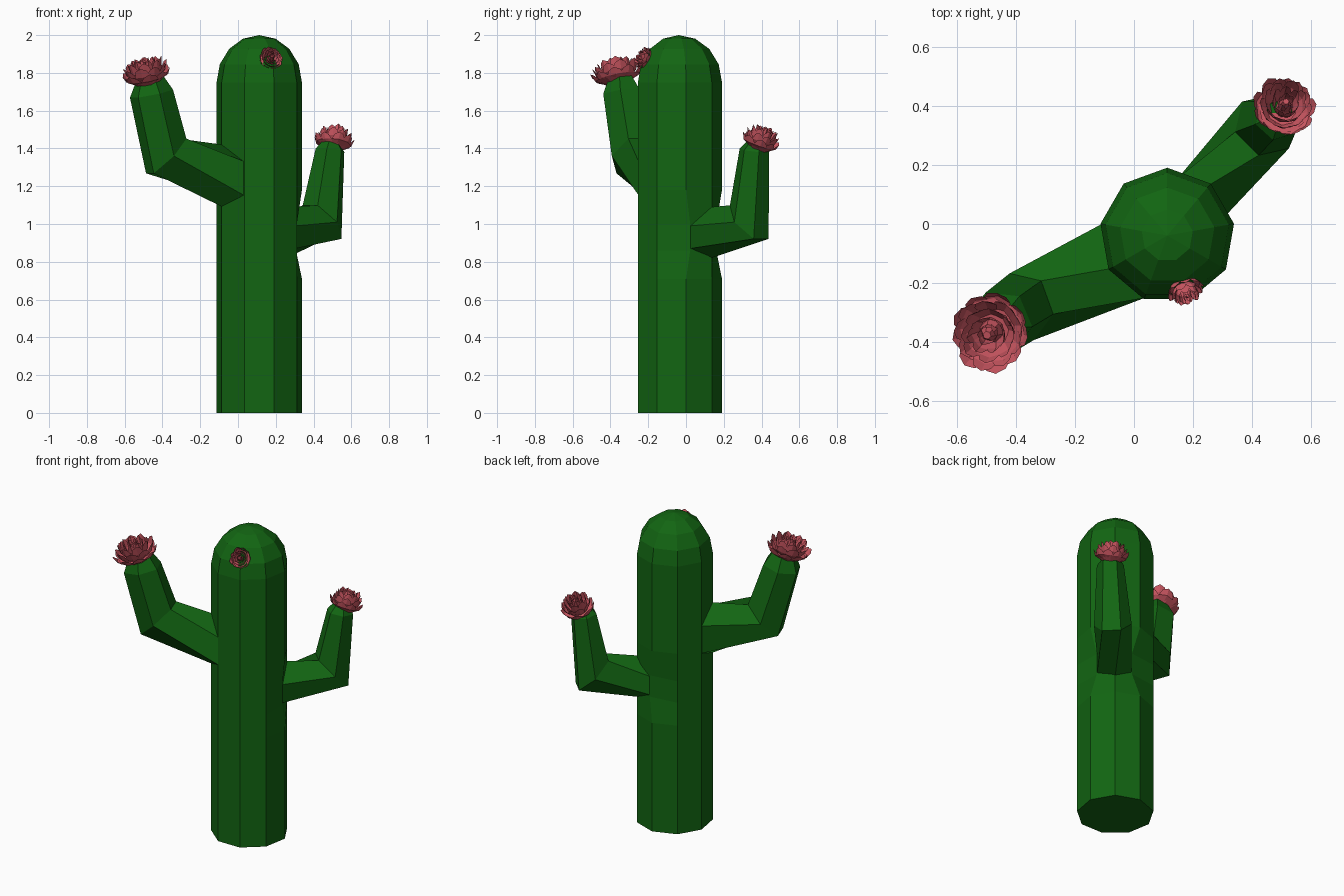
import bpy, bmesh, math, random
from mathutils import Vector, Matrix

if "Cube" in bpy.data.objects:
    bpy.data.objects.remove(bpy.data.objects["Cube"])

random.seed(4)
CX, CY, R = 0.1125, -0.039, 0.2294


def material(name, rgb):
    m = bpy.data.materials.new(name)
    m.diffuse_color = (*rgb, 1)
    m.use_nodes = True
    m.node_tree.nodes["Principled BSDF"].inputs["Base Color"].default_value = m.diffuse_color
    return m


GREEN = material("cactus green", (0.006, 0.13, 0.006))
PINK = material("petal pink", (0.57, 0.09, 0.115))


def make_object(name, bm, mat, fix_normals=True):
    if fix_normals:
        bmesh.ops.recalc_face_normals(bm, faces=bm.faces)
    me = bpy.data.meshes.new(name)
    bm.to_mesh(me)
    bm.free()
    me.materials.append(mat)
    ob = bpy.data.objects.new(name, me)
    bpy.context.collection.objects.link(ob)
    return ob


def loft(name, rings, mat, apex=None):
    """Skin a list of equal-sized rings, capped at the bottom and the top."""
    bm = bmesh.new()
    vs = [[bm.verts.new(p) for p in ring] for ring in rings]
    n = len(vs[0])
    for a, b in zip(vs, vs[1:]):
        for i in range(n):
            j = (i + 1) % n
            bm.faces.new((a[i], a[j], b[j], b[i]))
    bm.faces.new(vs[0][::-1])
    if apex:
        top = bm.verts.new(apex)
        for i in range(n):
            bm.faces.new((vs[-1][i], vs[-1][(i + 1) % n], top))
    else:
        bm.faces.new(vs[-1])
    return make_object(name, bm, mat)


# Trunk: nine-sided column with a dome, pinched in beside the lower arm
def trunk_ring(z, r=R, pinch=False):
    ring = [Vector((CX + r * math.cos(math.radians(90 + 40 * i)),
                    CY + r * math.sin(math.radians(90 + 40 * i)), z)) for i in range(9)]
    if pinch:
        ring[7] = Vector((0.307, 0.022, z))
        ring[0] = Vector((0.15, 0.16, z))
    return ring


rings = [trunk_ring(0), trunk_ring(0.71), trunk_ring(0.86, pinch=True),
         trunk_ring(1.0, pinch=True), trunk_ring(1.18)]
for k in range(4):
    a = math.radians(22.5 * k)
    rings.append(trunk_ring(1.75 + 0.25 * math.sin(a), R * math.cos(a)))
loft("trunk", rings, GREEN, apex=(CX, CY, 2.0))


# Arms: six-sided, growing out of two trunk faces and bending upward
def hex_ring(c, az, tilt, w, h):
    az, tilt = math.radians(az), math.radians(tilt)
    u = Vector((math.cos(az), math.sin(az), 0))
    e1 = Vector((-u.y, u.x, 0))
    e2 = -math.sin(tilt) * u + Vector((0, 0, math.cos(tilt)))
    return [Vector(c) + e1 * w * math.cos(k * math.pi / 3) + e2 * h * math.sin(k * math.pi / 3)
            for k in range(6)]


def base_ring(a, m, b, side, mid, pinch):
    def p(i, z):
        q = trunk_ring(z, R, pinch)[i]
        return Vector((CX + (q.x - CX) * 0.98, CY + (q.y - CY) * 0.98, z))
    return [p(a, side[0]), p(a, side[1]), p(m, mid[1]),
            p(b, side[1]), p(b, side[0]), p(m, mid[0])]


loft("upper_arm", [
    base_ring(4, 3, 2, (1.15, 1.33), (1.09, 1.42), False),
    hex_ring((-0.38, -0.28, 1.36), 200, 45, 0.12, 0.15),
    hex_ring((-0.458, -0.335, 1.69), 203, 78, 0.112, 0.118),
    hex_ring((-0.468, -0.345, 1.77), 203, 76, 0.07, 0.075)], GREEN)
loft("lower_arm", [
    base_ring(0, 8, 7, (0.87, 0.99), (0.82, 1.09), True),
    hex_ring((0.445, 0.335, 1.01), 45, 45, 0.112, 0.145),
    hex_ring((0.487, 0.362, 1.39), 48, 82, 0.08, 0.08),
    hex_ring((0.492, 0.37, 1.43), 48, 80, 0.05, 0.05)], GREEN)


# Flowers: rings of cupped petals around a bud
# (petal count, base radius, belly radius, belly height, tip radius, tip height)
PETALS = [(9, 0.35, 0.84, 0.22, 0.97, 0.50),
          (9, 0.30, 0.76, 0.40, 0.86, 0.74),
          (8, 0.25, 0.60, 0.50, 0.66, 0.90),
          (7, 0.20, 0.42, 0.55, 0.45, 0.97),
          (5, 0.12, 0.24, 0.60, 0.22, 0.95)]


def flower(name, centre, normal, radius, height):
    bm = bmesh.new()
    for row, (n, r0, r1, z1, r2, z2) in enumerate(PETALS):
        for i in range(n):
            mid = 2 * math.pi * (i + 0.5 * (row % 2)) / n + random.uniform(-0.08, 0.08)
            s = random.uniform(0.94, 1.05)
            half = math.pi / n * 1.2
            grid = []
            for r, z, f in ((r0, 0.0, 0.7), (r1 * s, z1, 1.0), (r2 * s, z2 * s, 0.6)):
                line = []
                for t in (-1, 0, 1):
                    a = mid + t * half * f
                    # petal edges curl inward, the tip rises in the middle
                    rr = r * (1.0 if t == 0 else 0.95)
                    zz = z - (0.10 if t and z == z2 * s else 0)
                    line.append(bm.verts.new((rr * math.cos(a), rr * math.sin(a), zz)))
                grid.append(line)
            for a, b in zip(grid, grid[1:]):
                for k in range(2):
                    bm.faces.new((a[k], a[k + 1], b[k + 1], b[k]))
    # closed cup below and bud in the middle
    bmesh.ops.create_cone(bm, cap_ends=True, segments=9, radius1=0.4, radius2=0.8,
                          depth=0.25, matrix=Matrix.Translation((0, 0, 0.1)))
    bmesh.ops.create_cone(bm, cap_ends=True, segments=6, radius1=0.3, radius2=0.1,
                          depth=0.6, matrix=Matrix.Translation((0, 0, 0.5)))
    rot = Vector(normal).to_track_quat('Z', 'Y').to_matrix().to_4x4()
    bm.transform(Matrix.Translation(centre) @ rot @ Matrix.Diagonal((radius, radius, height, 1)))
    return make_object(name, bm, PINK, fix_normals=False)


flower("upper_arm_flower", (-0.476, -0.355, 1.745), (-0.2, -0.2, 1), 0.142, 0.14)
flower("lower_arm_flower", (0.503, 0.38, 1.395), (0.12, 0.36, 1), 0.108, 0.13)
flower("trunk_flower", (0.166, -0.2, 1.862), (0.25, -0.8, 0.45), 0.066, 0.07)
